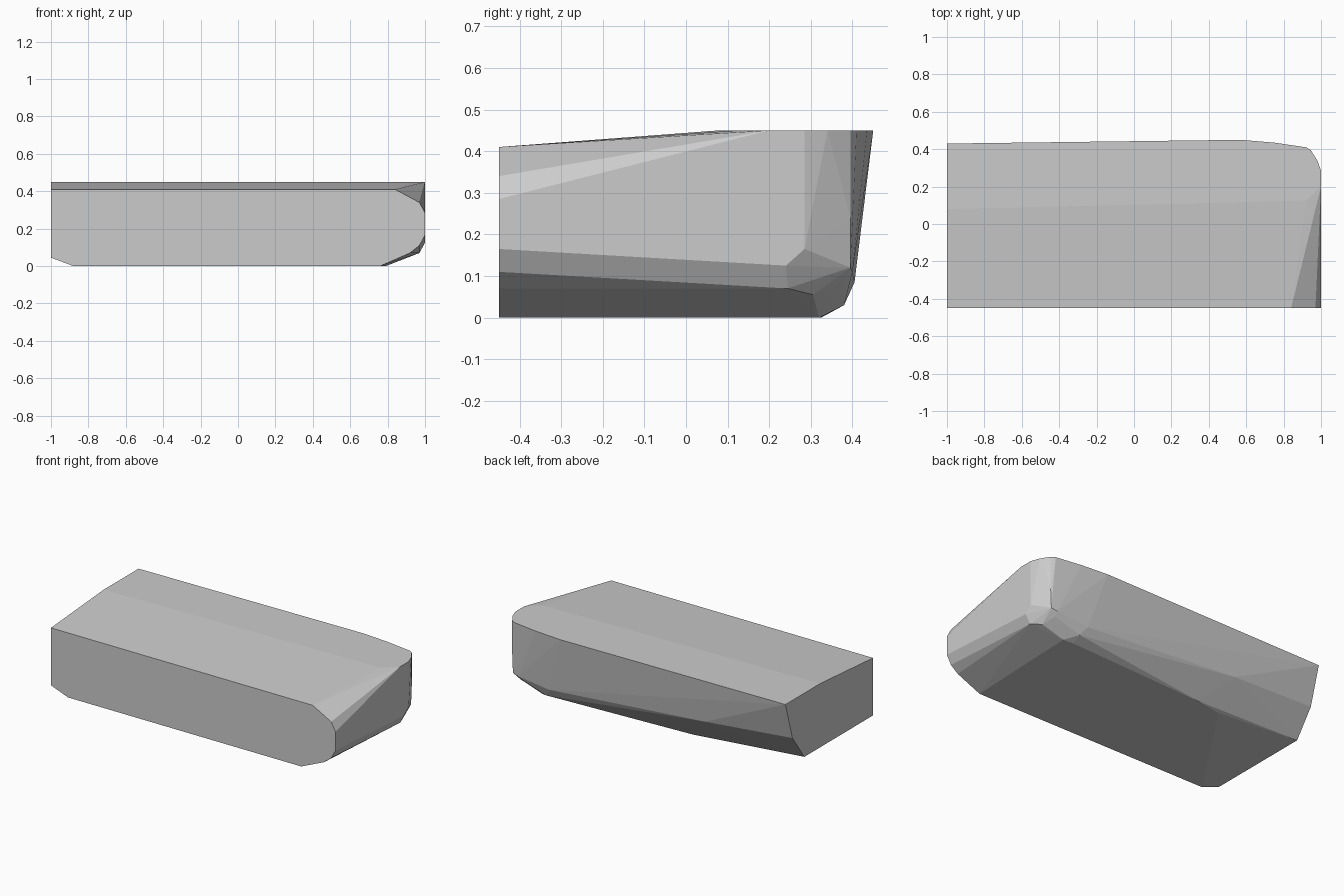
import bpy, bmesh, math

if "Cube" in bpy.data.objects:
    bpy.data.objects.remove(bpy.data.objects["Cube"])

# Front cross-section (x, z) at y = -0.445
front = [(-1, .045), (-.88, 0), (.76, 0), (.92, .07), (.97, .11), (1, .165),
         (1, .285), (.97, .34), (.84, .41), (-1, .41)]

# Flat top outline (x, y) at z = 0.45
top = [(-1, .08), (.92, .125), (1, .2), (1, .285), (.98, .34), (.945, .395),
       (.92, .41), (.75, .435), (.57, .45), (-1, .43)]

# Sole outline (x, y) at z = 0
sole = [(-.41, .25), (-.24, .28), (.72, .325), (.79, .32)]

# Left end, lower back edge and rounded back corner (x, y, z)
rim = [(-1, .36, .21), (-1, .24, .045), (-.41, .395, .17),
       (.68, .405, .085), (.72, .38, .03), (.9, .4, .11), (.9, .38, .085),
       (.93, .305, .055), (.97, .245, .07), (1, .24, .125), (1, .285, .165),
       (.945, .395, .24), (.94, .395, .12)]

points = [(x, -.45, z) for x, z in front]
points += [(x, y, .45) for x, y in top]
points += [(x, y, 0) for x, y in sole]
points += rim

# Faceted block: skin the outlines, then merge coplanar faces
bm = bmesh.new()
for p in points:
    bm.verts.new(p)
hull = bmesh.ops.convex_hull(bm, input=bm.verts[:])
loose = [v for v in bm.verts if not v.link_faces]
bmesh.ops.delete(bm, geom=loose, context='VERTS')
bmesh.ops.dissolve_limit(bm, angle_limit=math.radians(.5),
                         verts=bm.verts[:], edges=bm.edges[:])
bmesh.ops.recalc_face_normals(bm, faces=bm.faces[:])

mesh = bpy.data.meshes.new("faceted_block")
bm.to_mesh(mesh)
bm.free()
block = bpy.data.objects.new("faceted_block", mesh)
bpy.context.collection.objects.link(block)
